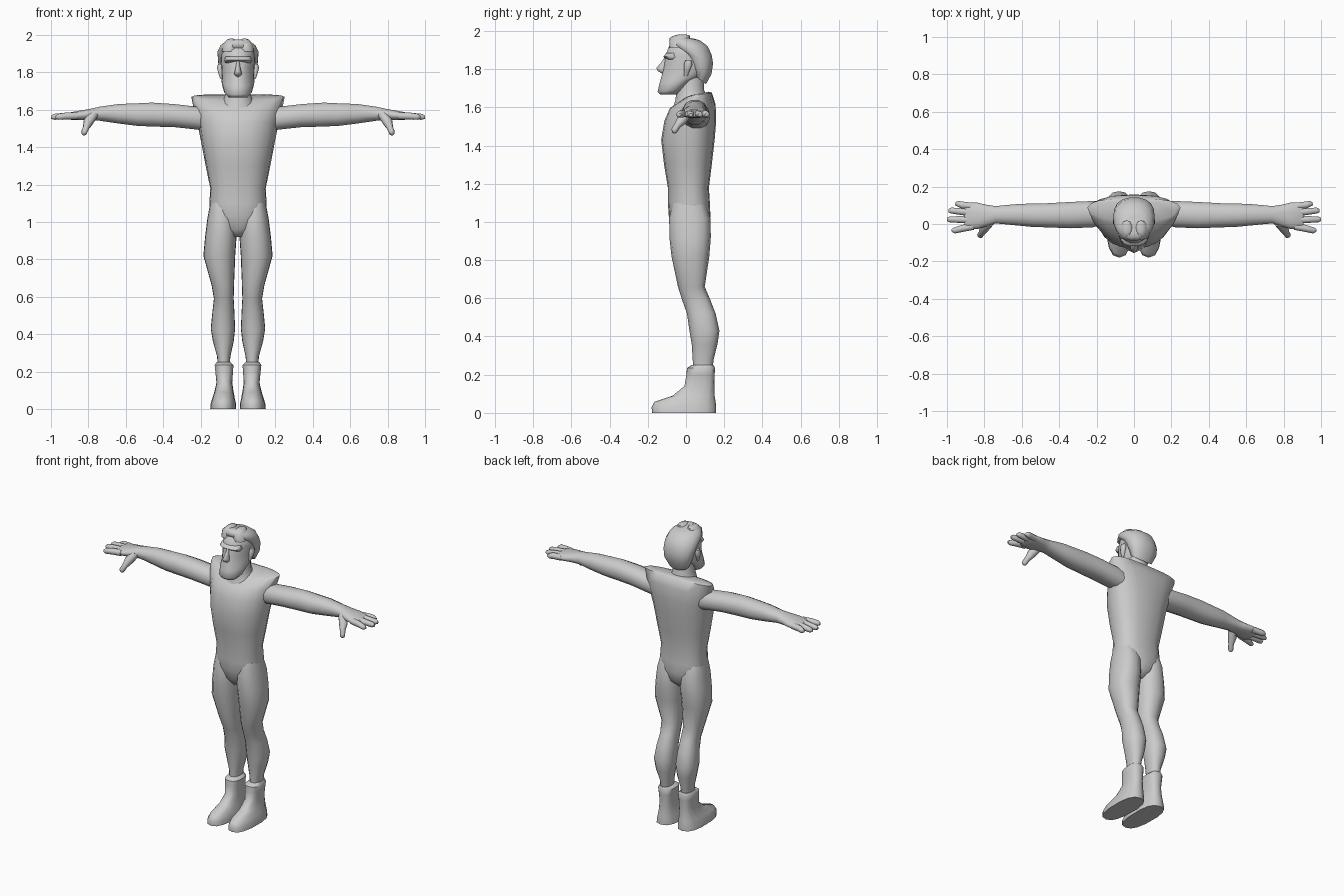
import bpy, bmesh, math
from mathutils import Vector

grey = bpy.data.materials.new("plain grey")
grey.diffuse_color = (0.6, 0.6, 0.6, 1)


def loft(name, rings, mirror=False, angle=60):
    """Skin a list of point rings, cap the ends, optionally mirror over x."""
    bm = bmesh.new()
    rows = [[bm.verts.new(p) for p in r] for r in rings]
    n = len(rows[0])
    for a, b in zip(rows, rows[1:]):
        for i in range(n):
            j = (i + 1) % n
            bm.faces.new((a[i], a[j], b[j], b[i]))
    bm.faces.new(rows[0][::-1])
    bm.faces.new(rows[-1])
    if mirror:
        geo = bmesh.ops.duplicate(bm, geom=bm.verts[:] + bm.edges[:] + bm.faces[:])["geom"]
        for v in geo:
            if isinstance(v, bmesh.types.BMVert):
                v.co.x = -v.co.x
    bmesh.ops.recalc_face_normals(bm, faces=bm.faces[:])
    me = bpy.data.meshes.new(name)
    bm.to_mesh(me)
    bm.free()
    me.materials.append(grey)
    ob = bpy.data.objects.new(name, me)
    bpy.context.collection.objects.link(ob)
    bpy.ops.object.select_all(action='DESELECT')
    ob.select_set(True)
    bpy.context.view_layer.objects.active = ob
    bpy.ops.object.shade_smooth_by_angle(angle=math.radians(angle))
    return ob


def oval(n, e):
    """Unit superellipse; e below 1 is boxier."""
    for i in range(n):
        t = 2 * math.pi * (i + 0.5) / n
        c, s = math.cos(t), math.sin(t)
        yield math.copysign(abs(c) ** e, c), math.copysign(abs(s) ** e, s)


def level(z, x0, x1, y0, y1, taper=0, e=0.85, n=14, tilt=0):
    """Horizontal ring; taper widens the back, tilt raises the back."""
    cx, cy, hx, hy = (x0 + x1) / 2, (y0 + y1) / 2, (x1 - x0) / 2, (y1 - y0) / 2
    return [(cx + hx * u * (1 + taper * min(v, 0)), cy + hy * v, z + tilt * v)
            for u, v in oval(n, e)]


def upright(x, y0, y1, z0, z1, e=0.9, n=12):
    """Ring facing along x."""
    return [(x, (y0 + y1) / 2 + (y1 - y0) / 2 * u, (z0 + z1) / 2 + (z1 - z0) / 2 * v)
            for u, v in oval(n, e)]


def tube(name, pts, n=8):
    """Mirrored tapered tube through (x, y, z, radius) points."""
    d = (Vector(pts[-1][:3]) - Vector(pts[0][:3])).normalized()
    a = d.cross(Vector((0, 0, 1))).normalized()
    b = d.cross(a)
    loft(name, [[Vector(p[:3]) + p[3] * (u * a + v * b) for u, v in oval(n, 1)]
                for p in pts], True)


# Torso with flared sleeveless shoulders
loft("torso", [level(z, -w, w, f, b, t, e, 18, tl) for z, w, f, b, t, e, tl in [
    (0.92, 0.03, -0.04, 0.07, 0, 0.9, 0),
    (0.96, 0.085, -0.07, 0.115, 0, 0.85, 0),
    (1.03, 0.148, -0.09, 0.128, 0.1, 0.8, 0),
    (1.10, 0.155, -0.095, 0.125, 0.1, 0.8, 0),
    (1.18, 0.15, -0.095, 0.12, 0.1, 0.8, 0),
    (1.30, 0.175, -0.115, 0.135, 0.15, 0.8, 0),
    (1.43, 0.20, -0.13, 0.15, 0.2, 0.8, 0),
    (1.53, 0.22, -0.113, 0.158, 0.3, 0.75, 0),
    (1.605, 0.24, -0.085, 0.155, 0.4, 0.7, 0.01),
    (1.665, 0.252, 0.0, 0.135, 0.2, 0.65, 0.012),
    (1.672, 0.235, 0.02, 0.12, 0.2, 0.65, 0.01)]])

# Legs
loft("legs", [level(z, a, b, f, k, 0.1) for z, a, b, f, k in [
    (0.20, 0.045, 0.11, 0.04, 0.135),
    (0.28, 0.04, 0.112, 0.035, 0.145),
    (0.36, 0.022, 0.135, 0.03, 0.165),
    (0.43, 0.014, 0.147, 0.018, 0.175),
    (0.52, 0.018, 0.138, 0.005, 0.155),
    (0.59, 0.022, 0.13, -0.02, 0.128),
    (0.66, 0.02, 0.142, -0.042, 0.098),
    (0.82, 0.013, 0.187, -0.076, 0.122),
    (0.92, 0.006, 0.178, -0.087, 0.13),
    (1.02, 0.01, 0.165, -0.088, 0.128),
    (1.10, 0.03, 0.15, -0.07, 0.10)]], True)

# Boots with a rolled cuff and a low toe
loft("boots", [level(z, a, b, f, k, t, 0.75) for z, a, b, f, k, t in [
    (0.0, 0.008, 0.15, -0.178, 0.158, 0.1),
    (0.03, 0.01, 0.147, -0.18, 0.158, 0.12),
    (0.058, 0.016, 0.138, -0.165, 0.155, 0.2),
    (0.09, 0.022, 0.128, -0.07, 0.15, 0.2),
    (0.14, 0.03, 0.116, -0.008, 0.148, 0.1),
    (0.20, 0.026, 0.122, 0.002, 0.15, 0),
    (0.235, 0.023, 0.126, 0.005, 0.152, 0),
    (0.25, 0.04, 0.115, 0.03, 0.145, 0)]], True, 45)

# Arms and palms
loft("arms", [upright(*r) for r in [
    (0.14, 0.0, 0.12, 1.48, 1.61),
    (0.22, -0.02, 0.125, 1.492, 1.618),
    (0.34, -0.025, 0.12, 1.505, 1.632),
    (0.46, -0.02, 0.113, 1.508, 1.64),
    (0.54, -0.018, 0.112, 1.512, 1.636),
    (0.64, -0.008, 0.107, 1.525, 1.632),
    (0.74, 0.002, 0.097, 1.54, 1.617),
    (0.79, -0.015, 0.105, 1.543, 1.606),
    (0.84, -0.03, 0.117, 1.543, 1.597),
    (0.89, -0.03, 0.115, 1.545, 1.588),
    (0.905, -0.02, 0.108, 1.552, 1.58)]], True)

# Fingers: base y, tip x, tip y
for k, (yb, xt, yt) in enumerate([(0.095, 0.955, 0.108), (0.06, 0.992, 0.072),
                                  (0.022, 1.0, 0.025), (-0.013, 0.975, -0.035)]):
    tube(f"finger_{k + 1}", [(0.86, yb, 1.567, 0.02), (0.92, (yb + yt) / 2, 1.566, 0.02),
                             (xt - 0.015, yt, 1.562, 0.017), (xt, yt, 1.56, 0.009)])
tube("thumb", [(0.77, 0.01, 1.575, 0.025), (0.80, -0.02, 1.535, 0.028),
               (0.812, -0.045, 1.505, 0.018), (0.823, -0.062, 1.478, 0.017),
               (0.827, -0.066, 1.468, 0.009)])

# Neck
loft("neck", [level(z, -w, w, f, b, 0, 1) for z, w, f, b in [
    (1.58, 0.12, -0.075, 0.13), (1.64, 0.085, -0.055, 0.115),
    (1.69, 0.066, -0.05, 0.095), (1.78, 0.066, -0.04, 0.09)]])

# Head with bearded jaw
loft("head", [level(z, -w, w, f, b, t, 0.85, 16, tl) for z, w, f, b, t, tl in [
    (1.666, 0.05, -0.135, -0.045, 0, 0.0),
    (1.69, 0.075, -0.15, -0.01, 0.25, 0.008),
    (1.735, 0.088, -0.14, 0.045, 0.3, 0.01),
    (1.77, 0.09, -0.128, 0.10, 0.3, 0),
    (1.82, 0.092, -0.115, 0.12, 0.25, 0),
    (1.87, 0.094, -0.11, 0.125, 0.2, 0),
    (1.92, 0.09, -0.09, 0.11, 0.2, 0),
    (1.95, 0.05, -0.05, 0.07, 0, 0)]])

# Hair: low at the nape, high at the front
loft("hair", [level(z, -w, w, f, b, 0, 0.9, 16, tl) for z, w, f, b, tl in [
    (1.75, 0.075, 0.03, 0.105, -0.03),
    (1.80, 0.098, 0.02, 0.135, -0.025),
    (1.86, 0.108, -0.02, 0.143, -0.03),
    (1.905, 0.111, -0.085, 0.136, -0.03),
    (1.94, 0.095, -0.09, 0.115, -0.02),
    (1.962, 0.066, -0.072, 0.075, -0.012),
    (1.968, 0.04, -0.05, 0.04, -0.008)]])
# Parted quiff
loft("quiff", [level(z, a, b, f, k, 0, 1, 10) for z, a, b, f, k in [
    (1.91, 0.0, 0.088, -0.085, 0.0), (1.95, 0.0, 0.08, -0.088, 0.02),
    (1.975, 0.012, 0.06, -0.062, 0.02), (1.98, 0.025, 0.045, -0.045, 0.005)]], True)

# Nose, brow and ears
loft("nose", [level(z, -w, w, f, -0.09, 0.3, 1, 8) for z, w, f in [
    (1.775, 0.012, -0.125), (1.79, 0.024, -0.15), (1.805, 0.02, -0.158),
    (1.835, 0.012, -0.132), (1.86, 0.01, -0.115)]])
loft("brow", [level(z, -w, w, f, -0.03, 0.1, 0.8, 12) for z, w, f in [
    (1.85, 0.07, -0.10), (1.865, 0.076, -0.12), (1.885, 0.07, -0.105)]])
loft("ears", [level(z, 0.08, x, f, b, 0.1, 1, 8) for z, x, f, b in [
    (1.765, 0.095, -0.01, 0.01), (1.79, 0.105, -0.012, 0.02),
    (1.825, 0.114, -0.012, 0.035), (1.845, 0.108, -0.005, 0.03)]], True)
